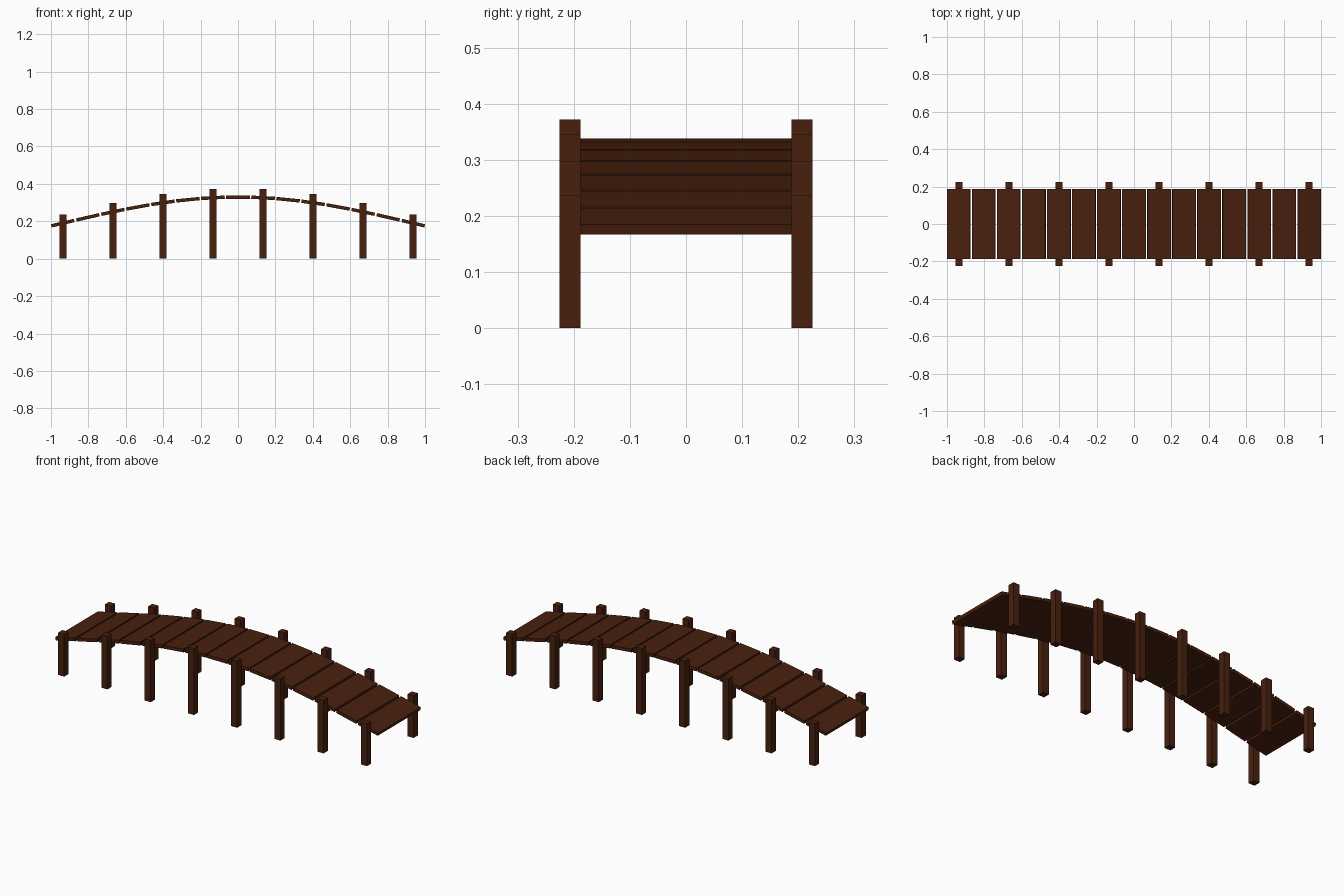
import bpy
from math import atan, cos, pi, sin

PLANKS = 15
PITCH = 0.1338        # spacing of planks along the bridge
END = PITCH * (PLANKS // 2)
BASE, RISE = 0.19, 0.139
POST = 0.037

if "Cube" in bpy.data.objects:
    bpy.data.objects.remove(bpy.data.objects["Cube"])

# Dark brown timber
wood = bpy.data.materials.new("dark_brown_wood")
wood.use_nodes = True
wood.diffuse_color = (0.066, 0.0145, 0.0045, 1)
wood.node_tree.nodes["Principled BSDF"].inputs["Base Color"].default_value = wood.diffuse_color


def box(name, centre, size, tilt=0):
    bpy.ops.mesh.primitive_cube_add(size=1, location=centre)
    obj = bpy.context.object
    obj.name = name
    obj.scale = size
    obj.rotation_euler.y = tilt
    obj.data.materials.append(wood)


def arch(x):
    return BASE + RISE * cos(pi / 2 * x / END)


def arch_tilt(x):
    k = pi / 2 / END
    return atan(RISE * k * sin(k * x))


for i in range(PLANKS):
    x = (i - PLANKS // 2) * PITCH
    # Deck plank laid along the arch
    box(f"plank_{i + 1}", (x, 0, arch(x)), (0.126, 0.376, 0.018), arch_tilt(x))
    # Pair of posts beside every second plank
    if i % 2 == 0:
        top = arch(x) + 0.0465
        for side, sign in (("front", -1), ("back", 1)):
            box(f"{side}_post_{i // 2 + 1}", (x, sign * 0.2065, top / 2), (POST, POST, top))
